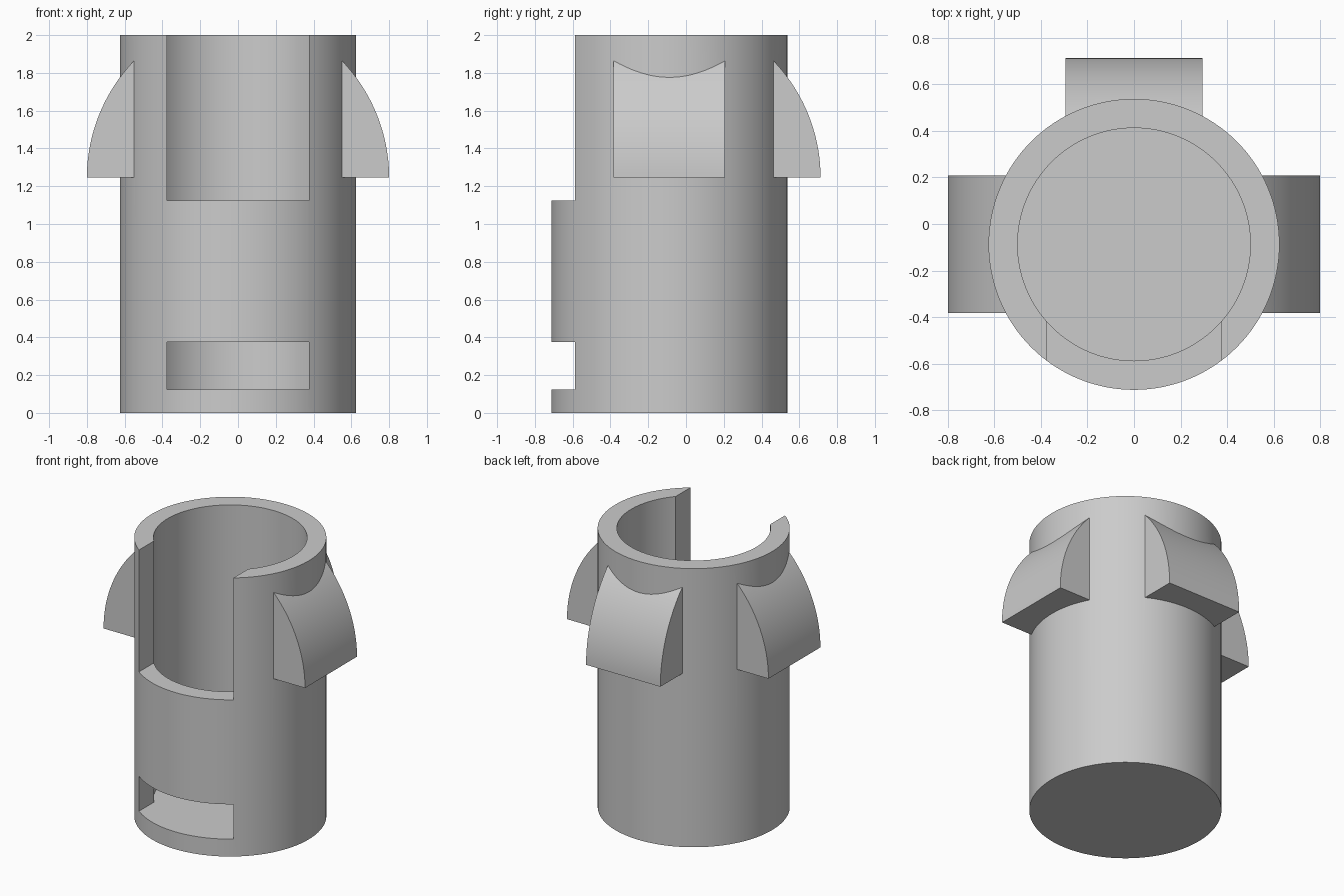
import bpy, bmesh, math
from mathutils import Matrix, Vector

if "Cube" in bpy.data.objects:
    bpy.data.objects.remove(bpy.data.objects["Cube"], do_unlink=True)

CENTRE_Y = -0.0875
OUTER, INNER, HEIGHT, FLOOR = 0.625, 0.5, 2.0, 0.125
OPENING = 0.375                       # half width of the front openings
FIN_HALF, FIN_BASE, FIN_REACH, FIN_ARC = 0.295, 1.245, 0.8, 0.894

grey = bpy.data.materials.new("light_grey")
grey.use_nodes = True
colour = (0.6, 0.6, 0.6, 1)
grey.diffuse_color = colour
grey.node_tree.nodes["Principled BSDF"].inputs["Base Color"].default_value = colour


def finish(name, bm):
    bmesh.ops.recalc_face_normals(bm, faces=bm.faces)
    mesh = bpy.data.meshes.new(name)
    bm.to_mesh(mesh)
    bm.free()
    mesh.materials.append(grey)
    obj = bpy.data.objects.new(name, mesh)
    bpy.context.collection.objects.link(obj)
    return obj


def cylinder(name, radius, z0, z1):
    bm = bmesh.new()
    bmesh.ops.create_cone(bm, cap_ends=True, segments=128, radius1=radius, radius2=radius,
                          depth=z1 - z0,
                          matrix=Matrix.Translation((0, CENTRE_Y, (z0 + z1) / 2)))
    return finish(name, bm)


def box(name, low, high):
    low, high = Vector(low), Vector(high)
    bm = bmesh.new()
    bmesh.ops.create_cube(bm, size=1, matrix=Matrix.Translation((low + high) / 2)
                          @ Matrix.Diagonal((*(high - low), 1)))
    return finish(name, bm)


def fin(name, angle):
    # Quarter-arch profile rooted inside the wall, extruded across its width
    root = 0.53
    sweep = math.acos(1 - (FIN_REACH - root) / FIN_ARC)
    points = [(root, FIN_BASE)]
    for i in range(25):
        a = sweep * i / 24
        points.append((FIN_REACH - FIN_ARC * (1 - math.cos(a)), FIN_BASE + FIN_ARC * math.sin(a)))
    bm = bmesh.new()
    face = bm.faces.new([bm.verts.new((x, -FIN_HALF, z)) for x, z in points])
    extruded = bmesh.ops.extrude_face_region(bm, geom=[face])["geom"]
    verts = [v for v in extruded if isinstance(v, bmesh.types.BMVert)]
    bmesh.ops.translate(bm, verts=verts, vec=(0, 2 * FIN_HALF, 0))
    bm.transform(Matrix.Translation((0, CENTRE_Y, 0)) @ Matrix.Rotation(angle, 4, "Z"))
    return finish(name, bm)


def combine(target, other, operation):
    mod = target.modifiers.new(operation, "BOOLEAN")
    mod.operation, mod.solver, mod.object = operation, "EXACT", other
    bpy.context.view_layer.objects.active = target
    bpy.ops.object.modifier_apply(modifier=mod.name)
    bpy.data.objects.remove(other, do_unlink=True)


# Cup body with a closed floor
body = cylinder("slotted_cup", OUTER, 0, HEIGHT)
combine(body, cylinder("bore", INNER, FLOOR, HEIGHT + 0.2), "DIFFERENCE")

# Tall open slot and low window in the front wall
for name, z0, z1 in (("slot", 1.125, HEIGHT + 0.2), ("window", FLOOR, 0.375)):
    cutter = box(name, (-OPENING, -1, z0), (OPENING, CENTRE_Y - 0.2, z1))
    combine(body, cutter, "DIFFERENCE")

# Left, back and right catch fins
for name, turn in (("left_fin", 0), ("back_fin", 90), ("right_fin", 180)):
    combine(body, fin(name, math.radians(turn)), "UNION")

bpy.ops.object.select_all(action="DESELECT")
body.select_set(True)
bpy.context.view_layer.objects.active = body
bpy.ops.object.shade_smooth_by_angle(angle=math.radians(25))
